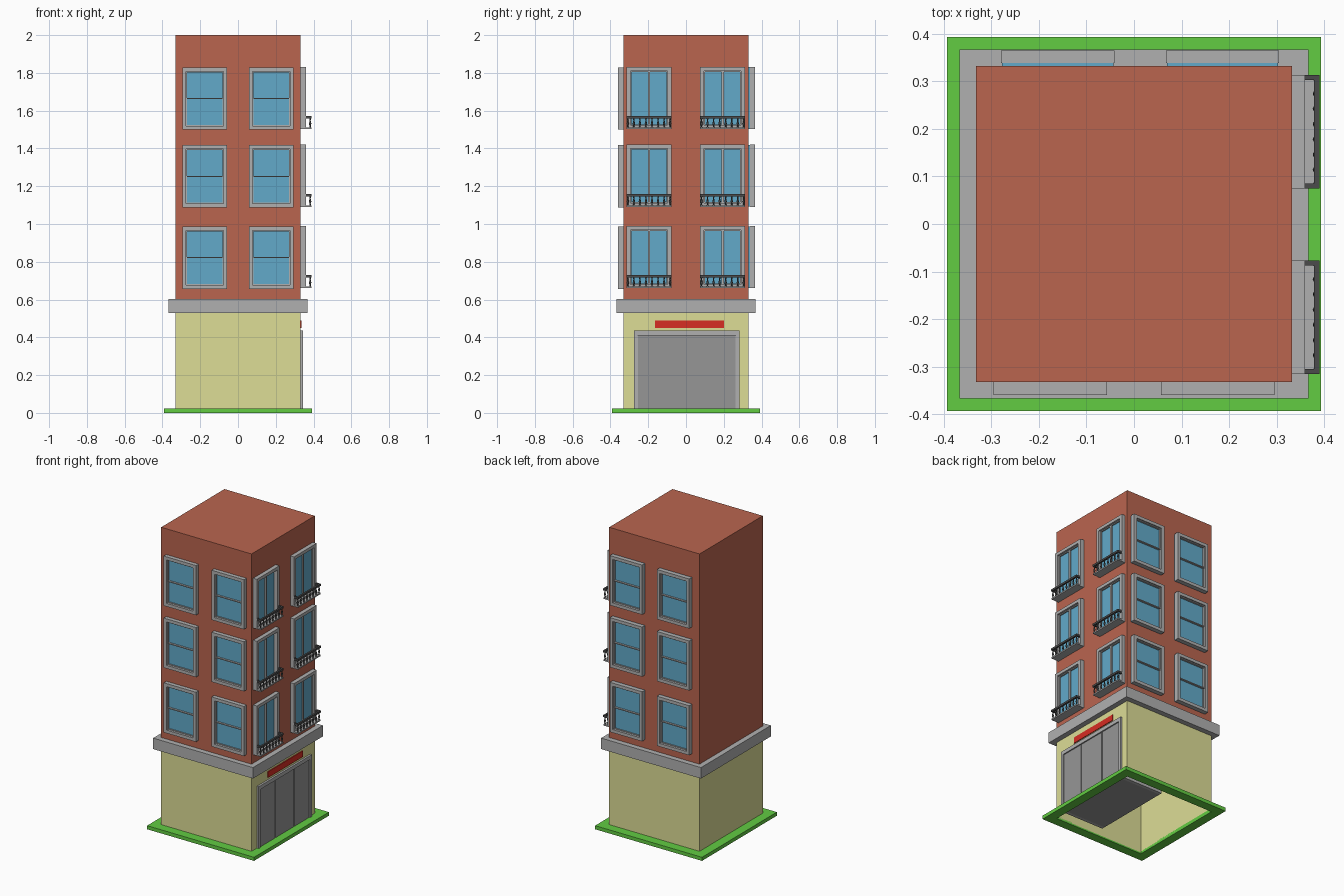
import bpy, bmesh
from math import radians
from mathutils import Matrix, Vector

if "Cube" in bpy.data.objects:
    bpy.data.objects.remove(bpy.data.objects["Cube"])


def mat(name, r, g, b):
    m = bpy.data.materials.new(name)
    lin = [((c / 255 + 0.055) / 1.055) ** 2.4 for c in (r, g, b)]
    m.diffuse_color = (*lin, 1)
    m.use_nodes = True
    m.node_tree.nodes["Principled BSDF"].inputs["Base Color"].default_value = m.diffuse_color
    return m


BRICK = mat("brick", 186, 101, 79)
CREAM = mat("cream", 221, 221, 150)
STONE = mat("stone", 176, 176, 176)
GLASS = mat("glass", 98, 170, 202)
GRASS = mat("grass", 98, 204, 66)
DOOR = mat("door_grey", 150, 150, 150)
IRON = mat("iron", 75, 75, 75)
RED = mat("red", 215, 45, 35)


def finish(name, bm, material, turn=0):
    """Store a mesh; turn rotates a front-facing part to another side."""
    bm.transform(Matrix.Rotation(radians(turn), 4, 'Z'))
    me = bpy.data.meshes.new(name)
    bm.to_mesh(me)
    bm.free()
    me.materials.append(material)
    ob = bpy.data.objects.new(name, me)
    bpy.context.collection.objects.link(ob)
    return ob


def add_box(bm, x0, x1, y0, y1, z0, z1):
    size = Matrix.Diagonal((x1 - x0, y1 - y0, z1 - z0, 1))
    mid = Matrix.Translation(((x0 + x1) / 2, (y0 + y1) / 2, (z0 + z1) / 2))
    return bmesh.ops.create_cube(bm, size=1, matrix=mid @ size)


def boxes(name, material, items, turn=0):
    bm = bmesh.new()
    for b in items:
        add_box(bm, *b)
    return finish(name, bm, material, turn)


def ring(x0, x1, y0, y1, z0, z1, w):
    """Four boxes forming an upright rectangular frame."""
    return [(x0, x0 + w, y0, y1, z0, z1), (x1 - w, x1, y0, y1, z0, z1),
            (x0 + w, x1 - w, y0, y1, z0, z0 + w), (x0 + w, x1 - w, y0, y1, z1 - w, z1)]


W = 0.332      # half width of the tower

# grass border with an open middle
G = 0.393
boxes("grass_border", GRASS, [(-G, G, -G, -W, 0, 0.024), (-G, G, W, G, 0, 0.024),
                              (-G, -W, -W, W, 0, 0.024), (W, G, -W, W, 0, 0.024)])

# ground floor walls, open above and below
bm = bmesh.new()
add_box(bm, -W, W, -W, W, 0.01, 0.54)
bm.normal_update()
bmesh.ops.delete(bm, geom=[f for f in bm.faces if abs(f.normal.z) > 0.5], context='FACES_ONLY')
finish("ground_floor_walls", bm, CREAM)

# cornice and brick tower
boxes("cornice", STONE, [(-0.367, 0.367, -0.367, 0.367, 0.53, 0.603)])
boxes("brick_tower", BRICK, [(-W, W, -W, W, 0.6, 2.0)])

# entrance on the right side (local x runs along the wall, -y points outward)
boxes("door_frame", STONE, [(-0.275, -0.255, -0.345, -0.02, 0.02, 0.435),
                            (0.263, 0.283, -0.345, -0.02, 0.02, 0.435),
                            (-0.255, 0.263, -0.345, -0.02, 0.41, 0.435)], 90)
boxes("door_backing", DOOR, [(-0.255, 0.263, -0.334, -0.02, 0.02, 0.41)], 90)
boxes("door_panels", DOOR, [(-0.254, -0.096, -0.339, -0.33, 0.022, 0.408),
                            (-0.089, 0.1, -0.339, -0.33, 0.022, 0.408),
                            (0.107, 0.262, -0.339, -0.33, 0.022, 0.408)], 90)
boxes("blank_sign", RED, [(-0.165, 0.2, -0.337, -0.33, 0.45, 0.49)], 90)


def window(name, u, z, turn, lift=0.0, french=False):
    """Casing, sashes and glass; z is the bottom edge."""
    x0, x1, z1, y = u - 0.119, u + 0.119, z + 0.33, -W - lift
    boxes(name + "_casing", STONE, ring(x0, x1, y - 0.027, y, z, z1, 0.021), turn)
    boxes(name + "_glass", GLASS, [(x0 + 0.002, x1 - 0.002, y - 0.006, -W + 0.005,
                                    z + 0.002, z1 - 0.002)], turn)
    a, b, c, d, m = x0 + 0.02, x1 - 0.02, z + 0.02, z1 - 0.02, z + 0.165
    if french:
        parts = ring(a, u, y - 0.014, y, c, d, 0.006) + ring(u, b, y - 0.014, y, c, d, 0.006)
    else:
        parts = ring(a, b, y - 0.012, y, c, m + 0.003, 0.006)
        parts += ring(a, b, y - 0.019, y, m - 0.003, d, 0.006)
    boxes(name + "_sashes", STONE, parts, turn)


BALUSTER = [(0.0045, 0), (0.003, 0.008), (0.0065, 0.02), (0.0028, 0.036), (0.0045, 0.048)]


def add_baluster(bm, x, y, z, n=8):
    rings = []
    for r, h in BALUSTER:
        rings.append([bm.verts.new(Vector((x, y, z + h)) +
                      Matrix.Rotation(radians(360 * i / n), 3, 'Z') @ Vector((r, 0, 0)))
                      for i in range(n)])
    for lo, hi in zip(rings, rings[1:]):
        for i in range(n):
            j = (i + 1) % n
            bm.faces.new((lo[i], lo[j], hi[j], hi[i]))


def balcony(name, u, z):
    x0, x1 = u - 0.119, u + 0.119
    boxes(name + "_floor", STONE, [(x0, x1, -0.388, -W, z, z + 0.009)], 90)
    boxes(name + "_rail", IRON, [(x0, x1, -0.39, -0.378, z + 0.056, z + 0.069),
                                 (x0, x0 + 0.01, -0.378, -0.356, z + 0.056, z + 0.069),
                                 (x1 - 0.01, x1, -0.378, -0.356, z + 0.056, z + 0.069)], 90)
    bm = bmesh.new()
    for i in range(8):
        add_baluster(bm, x0 + 0.007 + i * 0.032, -0.382, z + 0.009)
    ob = finish(name + "_balusters", bm, IRON, 90)
    bpy.context.view_layer.objects.active = ob
    bpy.ops.object.select_all(action='DESELECT')
    ob.select_set(True)
    bpy.ops.object.shade_smooth_by_angle(angle=radians(50))


# three storeys of windows on the front, back and right sides
for floor, z in enumerate((0.657, 1.087, 1.499), 1):
    for side, u in (("left", -0.176), ("right", 0.176)):
        window(f"front_window_{floor}_{side}", u, z, 0)
    for side, u in (("left", -0.186), ("right", 0.16)):
        window(f"back_window_{floor}_{side}", u, z + 0.003, 180, lift=0.006)
    for side, u in (("left", -0.196), ("right", 0.194)):
        window(f"balcony_window_{floor}_{side}", u, z + 0.003, 90, french=True)
        balcony(f"balcony_{floor}_{side}", u, z + 0.003)
